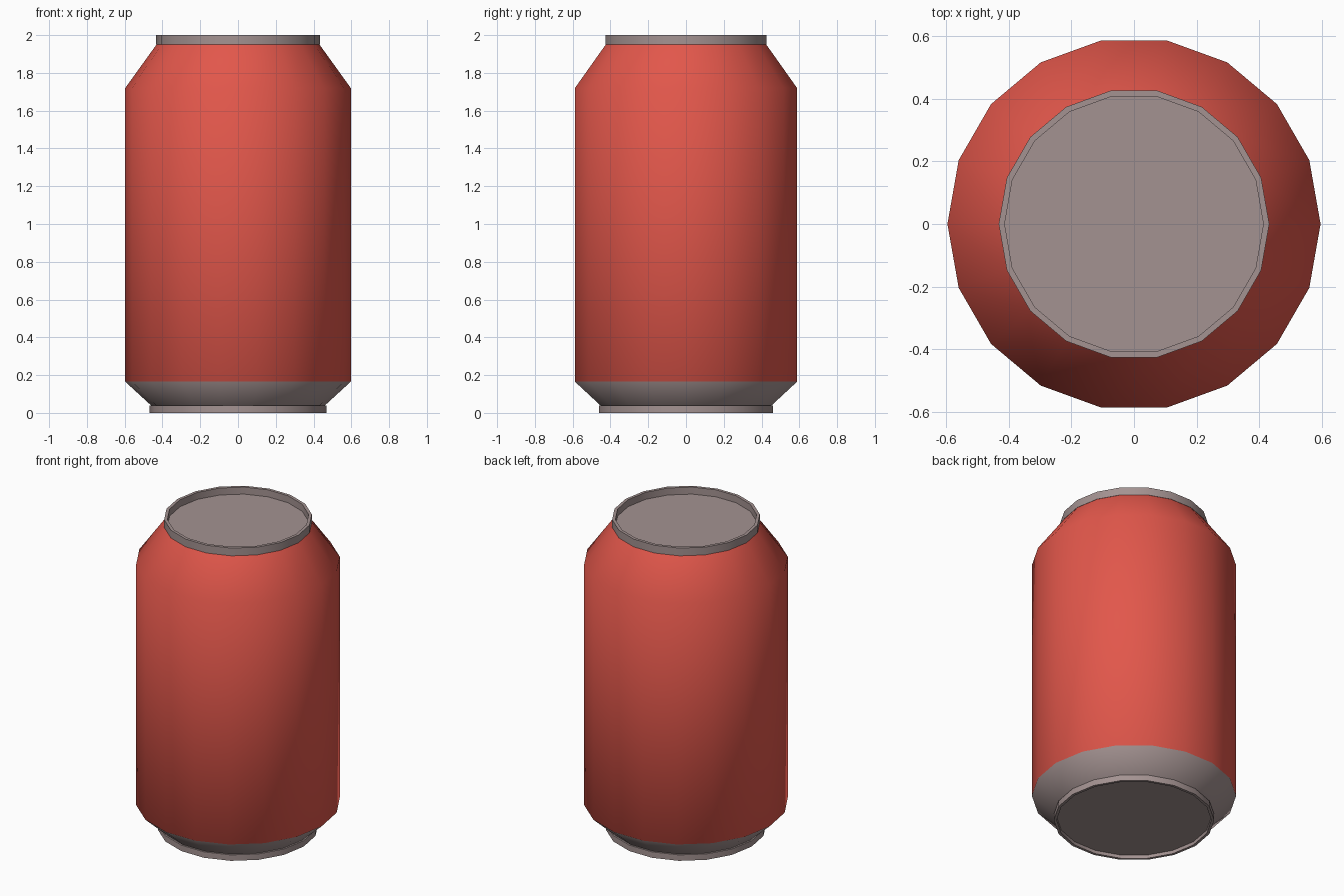
import bpy, bmesh, math

if "Cube" in bpy.data.objects:
    bpy.data.objects.remove(bpy.data.objects["Cube"])

SIDES = 18

def material(name, color):
    m = bpy.data.materials.new(name)
    m.diffuse_color = (*color, 1)
    m.use_nodes = True
    m.node_tree.nodes["Principled BSDF"].inputs["Base Color"].default_value = m.diffuse_color
    return m

red = material("red paint", (0.76, 0.095, 0.07))
metal = material("bare metal", (0.37, 0.29, 0.285))

def lathe(name, profile, mats, angle, cap_first=False, cap_last=False, rule=None):
    """Spin an (r, z) profile around z; optional flat caps at its ends."""
    bm = bmesh.new()
    rings = [[bm.verts.new((r * math.cos(2 * math.pi * i / SIDES),
                            r * math.sin(2 * math.pi * i / SIDES), z))
              for i in range(SIDES)] for r, z in profile]
    for a, b in zip(rings, rings[1:]):
        for i in range(SIDES):
            j = (i + 1) % SIDES
            bm.faces.new((a[i], a[j], b[j], b[i]))
    if cap_first:
        bm.faces.new(rings[0][::-1])
    if cap_last:
        bm.faces.new(rings[-1])
    for f in bm.faces:
        f.material_index = rule(f.calc_center_median().z) if rule else 0
    me = bpy.data.meshes.new(name)
    bm.to_mesh(me)
    bm.free()
    for m in mats:
        me.materials.append(m)
    ob = bpy.data.objects.new(name, me)
    bpy.context.collection.objects.link(ob)
    bpy.ops.object.select_all(action='DESELECT')
    bpy.context.view_layer.objects.active = ob
    ob.select_set(True)
    bpy.ops.object.shade_smooth_by_angle(angle=math.radians(angle))
    return ob

# Can wall: metal lower taper, red side and shoulder
lathe("can_body", [(0.455, 0.035), (0.597, 0.165), (0.597, 1.72), (0.43, 1.952)],
      [red, metal], 60, rule=lambda z: 1 if z < 0.165 else 0)

# Top rim with recessed lid
lathe("top_rim_and_lid", [(0.425, 1.95), (0.433, 1.95), (0.433, 2.0), (0.414, 2.0), (0.414, 1.955)],
      [metal], 40, cap_last=True)

# Foot ring with recessed underside
lathe("foot_ring_and_base", [(0.452, 0.022), (0.452, 0.0), (0.469, 0.0), (0.469, 0.038), (0.452, 0.038)],
      [metal], 40, cap_first=True)
